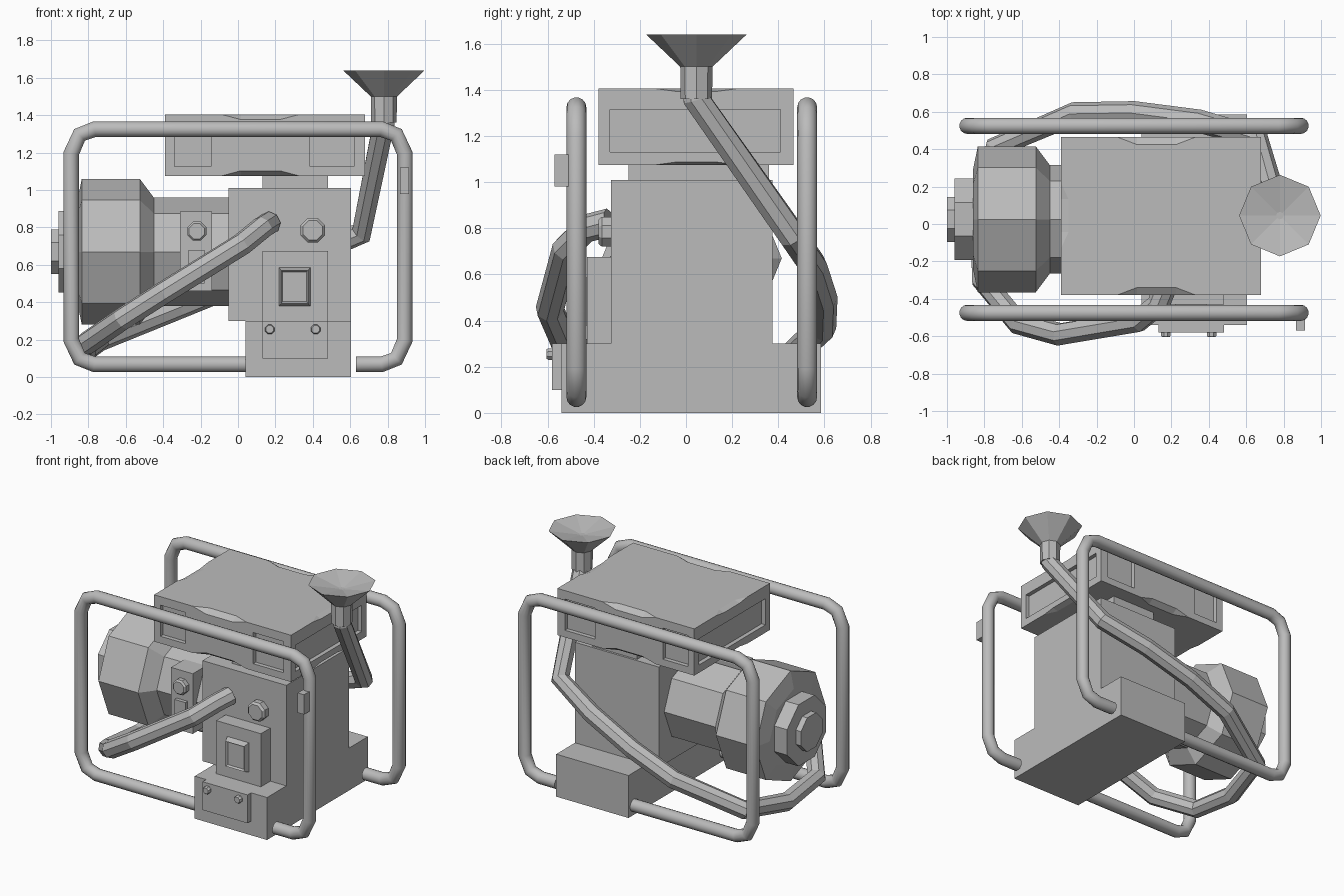
import bpy, bmesh, math
from mathutils import Vector, Matrix

cube = bpy.data.objects.get("Cube")
if cube:
    bpy.data.objects.remove(cube, do_unlink=True)

GREY = (0.5, 0.5, 0.5, 1)
metal = bpy.data.materials.new("plain grey")
metal.use_nodes = True
metal.diffuse_color = GREY
metal.node_tree.nodes["Principled BSDF"].inputs["Base Color"].default_value = GREY


def finish(name, bm, smooth=False):
    bmesh.ops.recalc_face_normals(bm, faces=bm.faces)
    me = bpy.data.meshes.new(name)
    bm.to_mesh(me)
    bm.free()
    me.materials.append(metal)
    ob = bpy.data.objects.new(name, me)
    bpy.context.collection.objects.link(ob)
    if smooth:
        smooth_by_angle(ob)
    return ob


def smooth_by_angle(ob, angle=35):
    bpy.ops.object.select_all(action='DESELECT')
    ob.select_set(True)
    bpy.context.view_layer.objects.active = ob
    bpy.ops.object.shade_smooth_by_angle(angle=math.radians(angle))


def add_box(bm, x, y, z):
    size = Matrix.Diagonal((x[1] - x[0], y[1] - y[0], z[1] - z[0], 1))
    mid = Matrix.Translation((sum(x) / 2, sum(y) / 2, sum(z) / 2))
    return bmesh.ops.create_cube(bm, size=1, matrix=mid @ size)


def box(name, x, y, z):
    bm = bmesh.new()
    add_box(bm, x, y, z)
    return finish(name, bm)


def lathe(name, centre, axis, profile, sides=8, turn=0.0, smooth=False):
    """Rings of (distance along axis, radius) joined into a closed solid."""
    bm = bmesh.new()
    rot = Vector(axis).to_track_quat('Z', 'Y').to_matrix()
    rings = []
    for h, r in profile:
        ring = []
        for i in range(sides):
            a = math.tau * i / sides + turn
            p = Vector((r * math.cos(a), r * math.sin(a), h))
            ring.append(bm.verts.new(Vector(centre) + rot @ p))
        rings.append(ring)
    for a, b in zip(rings, rings[1:]):
        for i in range(sides):
            j = (i + 1) % sides
            bm.faces.new((a[i], a[j], b[j], b[i]))
    bm.faces.new(rings[0])
    bm.faces.new(rings[-1])
    return finish(name, bm, smooth)


def tube(name, points, radius, resolution, smooth):
    cu = bpy.data.curves.new(name, 'CURVE')
    cu.dimensions = '3D'
    cu.bevel_depth = radius
    cu.bevel_resolution = resolution
    cu.use_fill_caps = True
    sp = cu.splines.new('POLY')
    sp.points.add(len(points) - 1)
    for p, co in zip(sp.points, points):
        p.co = (*co, 1)
    cu.materials.append(metal)
    ob = bpy.data.objects.new(name, cu)
    bpy.context.collection.objects.link(ob)
    bpy.ops.object.select_all(action='DESELECT')
    ob.select_set(True)
    bpy.context.view_layer.objects.active = ob
    bpy.ops.object.convert(target='MESH')
    ob = bpy.context.object
    if smooth:
        smooth_by_angle(ob, 50)
    else:
        bpy.ops.object.shade_flat()
    return ob


# Carrying frames, open where the base sits
corner = [(0.125, 0), (0.045, 0.03), (0, 0.13)]
for name, y in (("front_frame", -0.475), ("back_frame", 0.525)):
    X, LOW, HIGH = 0.892, 0.068, 1.325
    path = [(0.63, LOW)]
    path += [(X - a, LOW + b) for a, b in corner]
    path += [(X - a, HIGH - b) for a, b in reversed(corner)]
    path += [(a - X, HIGH - b) for a, b in corner]
    path += [(a - X, LOW + b) for a, b in reversed(corner)]
    path.append((0.08, LOW))
    tube(name, [(x, y, z) for x, z in path], 0.043, 5, True)
box("frame_clip", (0.865, 0.915), (-0.57, -0.49), (0.98, 1.12))

# Base, engine block and control panels
box("base", (0.04, 0.605), (-0.54, 0.585), (0, 0.3))
box("engine_block", (-0.05, 0.605), (-0.325, 0.375), (0.3, 1.01))
box("tank_mount", (0.13, 0.48), (-0.25, 0.36), (1.0, 1.085))
box("switch_panel", (0.13, 0.48), (-0.43, -0.32), (0.3, 0.675))
box("lower_panel", (0.13, 0.48), (-0.58, -0.53), (0.1, 0.3))
box("side_panel", (-0.31, -0.14), (-0.305, -0.1), (0.46, 0.885))
box("side_socket", (-0.265, -0.18), (-0.33, -0.3), (0.5, 0.68))

FRONT = (0, -1, 0)
for name, x, y, z, r, depth in (
        ("left_screw", 0.415, -0.575, 0.255, 0.027, 0.03),
        ("right_screw", 0.17, -0.575, 0.255, 0.027, 0.03),
        ("main_knob", 0.4, -0.32, 0.785, 0.07, 0.06),
        ("side_knob", -0.22, -0.3, 0.78, 0.055, 0.05)):
    lathe(name, (x, y, z), FRONT, [(0, r), (depth * 0.75, r), (depth, r * 0.8)],
          turn=math.pi / 8)

# Rocker switch: tapered rim with a sunken middle
bm = bmesh.new()
add_box(bm, (0.215, 0.39), (-0.47, -0.42), (0.375, 0.59))
bm.faces.ensure_lookup_table()
face = min(bm.faces, key=lambda f: f.calc_center_median().y)
mid = face.calc_center_median()
for v in face.verts:
    v.co = mid + (v.co - mid) * 0.82
bmesh.ops.inset_region(bm, faces=[face], thickness=0.012, depth=-0.015)
finish("rocker_switch", bm)

# Fuel tank with recessed windows and notched rims
TX, TY, TZ = (-0.39, 0.68), (-0.38, 0.465), (1.075, 1.405)
tank = box("fuel_tank", TX, TY, TZ)
cut = bmesh.new()
for y in TY:
    for x in ((-0.34, -0.145), (0.385, 0.62)):
        add_box(cut, x, (y - 0.03, y + 0.03), (1.125, 1.345))
for x in TX:
    add_box(cut, (x - 0.03, x + 0.03), (-0.33, 0.41), (1.13, 1.315))


def notch(along, span, side, out, rim, up, drop):
    """Wedge that bites into one rim edge and fades out at both ends."""
    a, b = span
    t = (b - a) * 0.25
    pts = [(a, 0, 0), (b, 0, 0), (a + t, 0, -drop), (b - t, 0, -drop),
           (a + t, -0.04, 0), (b - t, -0.04, 0)]
    pts += [(s, o, 0.02) for s in span for o in (0, 0.02)]
    pts += [(s, 0.02, -drop) for s in (a + t, b - t)]
    pts += [(s, 0.02, 0) for s in span]
    verts = []
    for s, o, h in pts:
        q, z = side + out * o, rim + up * h
        verts.append(cut.verts.new((s, q, z) if along == 'x' else (q, s, z)))
    res = bmesh.ops.convex_hull(cut, input=verts)
    loose = [v for v in set(res["geom_interior"] + res["geom_unused"])
             if isinstance(v, bmesh.types.BMVert)]
    bmesh.ops.delete(cut, geom=loose, context='VERTS')


for rim, up in zip(TZ, (-1, 1)):
    for side, out in zip(TY, (-1, 1)):
        notch('x', (-0.09, 0.33), side, out, rim, up, 0.028)
    for side, out in zip(TX, (-1, 1)):
        notch('y', (-0.13, 0.22), side, out, rim, up, 0.012)
cutter = finish("tank_cutter", cut)
mod = tank.modifiers.new("windows", 'BOOLEAN')
mod.object = cutter
mod.solver = 'EXACT'
bpy.context.view_layer.objects.active = tank
bpy.ops.object.modifier_apply(modifier=mod.name)
bpy.data.objects.remove(cutter, do_unlink=True)

# Generator drum, neck and hub along x
AXIS = (1, 0, 0)
mid = (0, 0.025, 0.67)
lathe("generator_drum", mid, AXIS,
      [(-0.86, 0.27), (-0.835, 0.39), (-0.525, 0.39), (-0.45, 0.29), (-0.04, 0.29)])
lathe("generator_hub", mid, AXIS, [(-0.96, 0.235), (-0.85, 0.235)], turn=math.pi / 8)
lathe("hub_cap", mid, AXIS, [(-1.0, 0.13), (-0.95, 0.13)], turn=math.pi / 8)

# Exhaust: one pipe from the block, under the drum, up to the funnel
pipe = [(0.17, -0.33, 0.825), (0.13, -0.43, 0.80), (0.02, -0.52, 0.71),
        (-0.4, -0.59, 0.45), (-0.62, -0.53, 0.31), (-0.81, -0.3, 0.18),
        (-0.82, 0.05, 0.14), (-0.74, 0.41, 0.2), (-0.32, 0.59, 0.37),
        (0, 0.595, 0.5), (0.35, 0.55, 0.64), (0.66, 0.46, 0.77),
        (0.78, 0.045, 1.36), (0.78, 0.045, 1.52)]
tube("exhaust_pipe", pipe, 0.062, 2, False)
lathe("exhaust_funnel", (0.78, 0.045, 0), (0, 0, 1),
      [(1.36, 0.068), (1.5, 0.07), (1.64, 0.218), (1.6, 0.02)])
